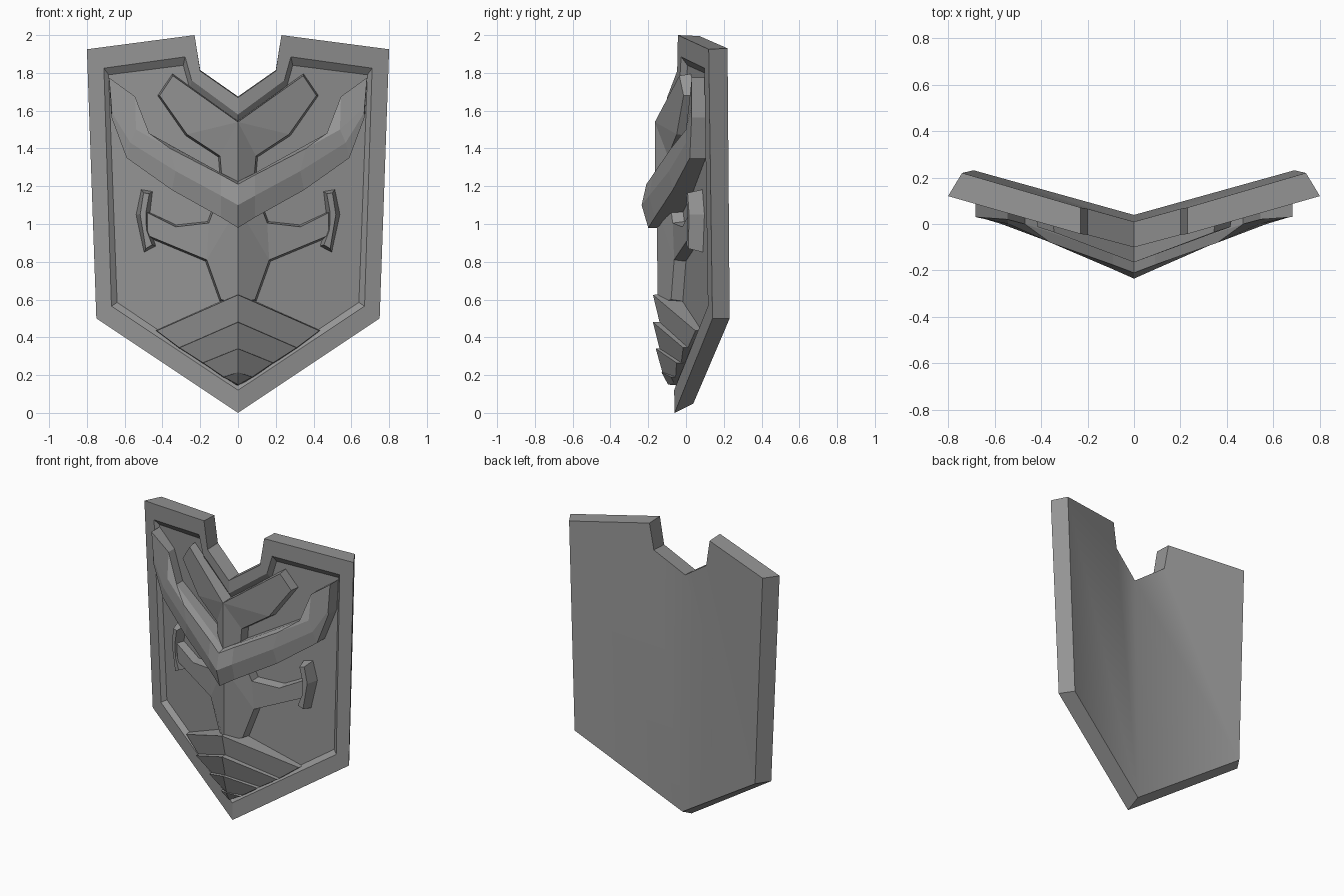
import bpy
import bmesh
from mathutils import Vector

cube = bpy.data.objects.get("Cube")
if cube:
    bpy.data.objects.remove(cube, do_unlink=True)

STEEL = (0.3, 0.3, 0.3, 1.0)
steel = bpy.data.materials.new("steel grey")
steel.use_nodes = True
steel.diffuse_color = STEEL
steel.node_tree.nodes["Principled BSDF"].inputs["Base Color"].default_value = STEEL


def rim_y(x, z):
    return -0.06 - 0.024 * z + 0.283 * x


def floor_y(x, z):
    return rim_y(x, z) + 0.03


def back_y(x, z):
    return 0.04 - 0.018 * z + 0.29 * x


def build(name, points, faces, smooth_face=None):
    """Mirror a left half across x = 0 and make one closed object."""
    bm = bmesh.new()
    for side in (1, -1):
        verts = [bm.verts.new((side * x, y, z)) for x, y, z in points]
        for i, f in enumerate(faces):
            face = bm.faces.new([verts[k] for k in f[::side]])
            face.smooth = i == smooth_face
    bmesh.ops.remove_doubles(bm, verts=bm.verts, dist=0.0001)
    bmesh.ops.recalc_face_normals(bm, faces=bm.faces)
    mesh = bpy.data.meshes.new(name)
    bm.to_mesh(mesh)
    bm.free()
    mesh.materials.append(steel)
    obj = bpy.data.objects.new(name, mesh)
    bpy.context.collection.objects.link(obj)
    return obj


def strip(a, b, count, points, closed=False):
    """Quads joining two rings, leaving out edges that lie on the centre line."""
    out = []
    for i in range(count if closed else count - 1):
        j = (i + 1) % count
        if points[a + i][0] or points[a + j][0]:
            out.append((a + i, a + j, b + j, b + i))
    return out


def relief(name, outline, fronts, flare=0.012):
    """Raised plate: (x, y, z) outline with walls flaring down into the floor."""
    n = len(outline)
    flat = [Vector((x, z)) for x, y, z in outline]
    area = sum(flat[i - 1].cross(flat[i]) for i in range(n))
    turn = 1 if area > 0 else -1
    base = []
    for i, p in enumerate(flat):
        e1 = (p - flat[i - 1]).normalized()
        e2 = (flat[(i + 1) % n] - p).normalized()
        normal = Vector((e1.y + e2.y, -e1.x - e2.x)).normalized() * turn
        q = p + normal * flare
        if p.x == 0:
            q.x = 0
        base.append((q.x, floor_y(*q) + 0.01, q.y))
    points = list(outline) + base
    faces = list(fronts) + [tuple(n + k for k in f) for f in fronts]
    return build(name, points, faces + strip(0, n, n, points, True))


# Shield body: back, outer rim, recess edge and recessed floor
outer = [(0, 1.67), (0.2, 1.81), (0.23, 2.0), (0.8, 1.925), (0.75, 0.5), (0, 0)]
recess = [(0, 1.58), (0.245, 1.76), (0.28, 1.885), (0.71, 1.825), (0.67, 0.565), (0, 0.12)]
panel = [(0, 1.535), (0.255, 1.715), (0.29, 1.84), (0.685, 1.79), (0.64, 0.585), (0, 0.155)]
rear = [(0, 1.675), (0.2, 1.815), (0.23, 1.995), (0.74, 1.93), (0.69, 0.5), (0, 0.05)]
body = []
for ring, depth in ((rear, back_y), (outer, rim_y), (recess, rim_y), (panel, floor_y)):
    body += [(x, depth(x, z), z) for x, z in ring]
body_faces = [tuple(range(6)), tuple(range(18, 24))]
for r in range(0, 18, 6):
    body_faces += strip(r, r + 6, 6, body)
build("shield_body", body, body_faces, smooth_face=0)


def raised(pts, height=0.06):
    return [(x, floor_y(x, z) - height, z) for x, z in pts]


# Forehead crest with a sharp centre ridge
crest = [(0, -0.165, 1.54)]
crest += raised([(0.345, 1.785), (0.415, 1.68), (0.27, 1.475), (0.095, 1.36), (0.085, 1.24)])
crest += [(0, -0.165, 1.19)]
relief("forehead_crest", crest, [(0, 1, 2, 3), (0, 3, 4), (0, 4, 5, 6)])

# Nose and cheek arms
nose = [(0, -0.155, 1.09)]
nose += raised([(0.13, 1.07), (0.155, 1.005), (0.33, 0.985), (0.48, 1.06),
                (0.48, 0.94), (0.165, 0.81), (0.09, 0.6)])
nose += [(0, -0.15, 0.58)]
relief("nose_guard", nose, [(0, 1, 2, 6), (0, 6, 7, 8), (2, 3, 5, 6), (3, 4, 5)])

# Ear pieces at the ends of the arms
ear = raised([(0.47, 1.16), (0.5, 1.165), (0.518, 1.05), (0.488, 0.87),
              (0.455, 0.89), (0.485, 0.97), (0.488, 1.06)], 0.075)
relief("ear_guards", ear, [(0, 1, 2, 6), (2, 3, 5, 6), (3, 4, 5)], 0.024)

# Brow: sections from the centre to the outer tip, each top, shelf, peak, underside
sections = [
    [(0, -0.16, 1.225), (0, -0.21, 1.21), (0, -0.235, 1.1), (0, -0.2, 0.98)],
    [(0.09, -0.125, 1.27), (0.09, -0.176, 1.26), (0.09, -0.195, 1.15), (0.09, -0.165, 1.035)],
    [(0.47, 0.0, 1.48), (0.36, -0.08, 1.4), (0.33, -0.09, 1.28), (0.35, -0.07, 1.18)],
    [(0.545, 0.02, 1.675), (0.54, 0.0, 1.5), (0.57, 0.0, 1.43), (0.59, 0.02, 1.35)],
    [(0.683, 0.03, 1.775), (0.67, 0.03, 1.62), (0.668, 0.03, 1.59), (0.67, 0.03, 1.565)],
]
brow = []
for s in sections:
    ends = [(x, floor_y(x, z) + 0.01, z) for x, y, z in (s[0], s[-1])]
    brow += [ends[0]] + s + [ends[1]]
brow_faces = [tuple(range(24, 30))]
for r in range(0, 24, 6):
    brow_faces += strip(r, r + 6, 6, brow, True)
# the closing strip at the centre is kept so the section stays sealed
brow_faces += [f for f in [(5, 0, 6, 11)] if f not in brow_faces and (5, 0, 6, 11) == f
               and not any(set(f) == set(g) for g in brow_faces)]
# centre-section edges also need their first strip
for i in range(6):
    quad = (i, (i + 1) % 6, 6 + (i + 1) % 6, 6 + i)
    if not any(set(quad) == set(g) for g in brow_faces):
        brow_faces.append(quad)
build("brow", brow, brow_faces)

# Chin: overlapping plates shrinking towards the point
ridge = [(-0.175, 0.625), (-0.175, 0.48), (-0.16, 0.34), (-0.13, 0.215), (-0.1, 0.15)]
ends = [(0.43, 0.05, 0.435), (0.31, -0.015, 0.345), (0.185, -0.05, 0.265),
        (0.075, -0.08, 0.19), (0.02, -0.09, 0.16)]
for i in range(4):
    (y0, z0), (y1, z1) = ridge[i], ridge[i + 1]
    x, y, z = ends[i + 1]
    plate = [(0, y0, z0), ends[i], (x, y + 0.025, z), (0, y0 + 0.035, z1)]
    relief(f"chin_plate_{i + 1}", plate, [(0, 1, 2, 3)], 0.008)
